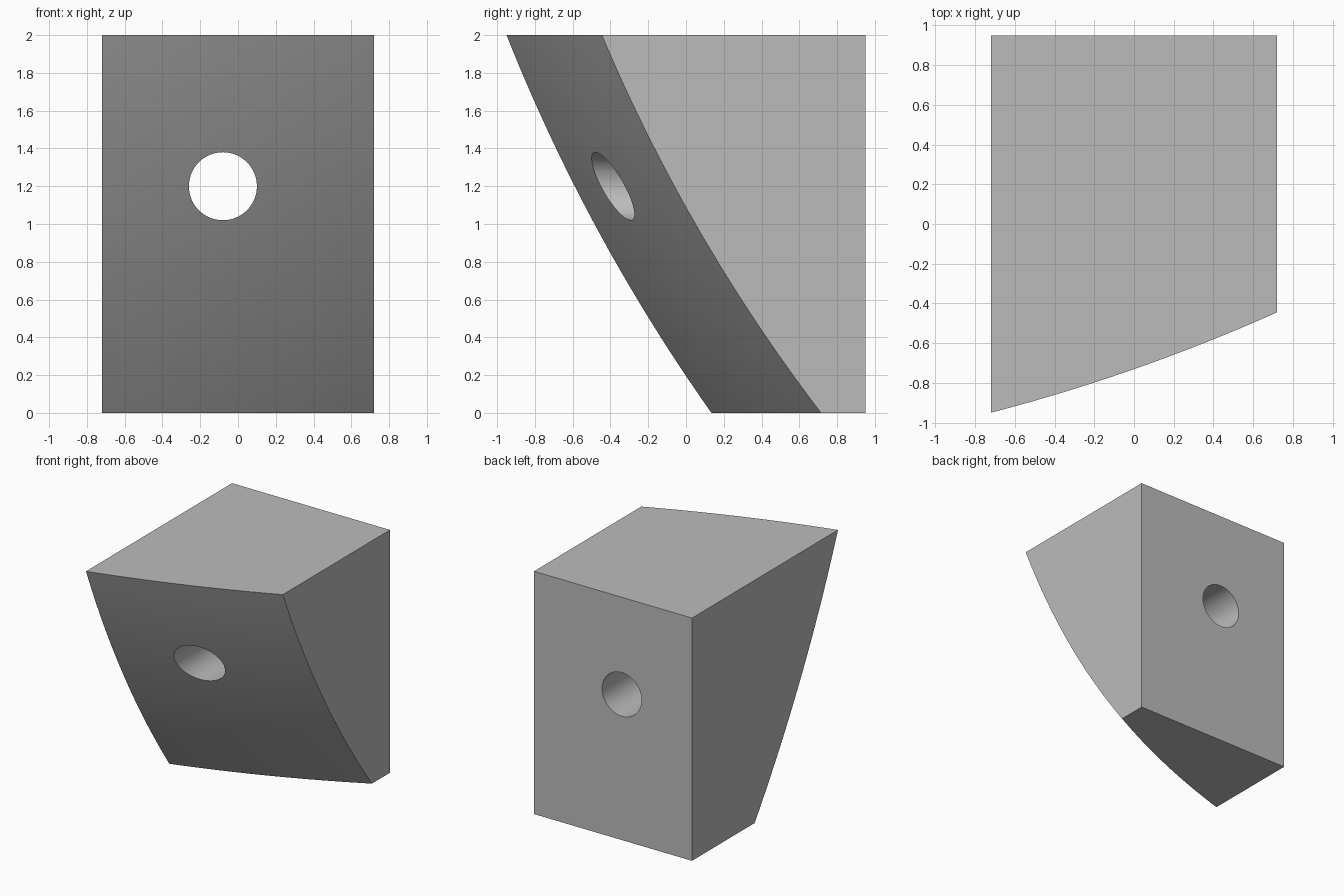
import bpy, bmesh, math
from mathutils import Vector

cube = bpy.data.objects.get("Cube")
if cube:
    bpy.data.objects.remove(cube, do_unlink=True)

HALF_WIDTH, BACK, HEIGHT = 0.72, 0.95, 2.0
BALL_CENTRE, BALL_RADIUS = Vector((-3.044, 7.98, 5.55)), 9.887
COLS, ROWS = 24, 32

grey = bpy.data.materials.new("plain grey")
grey.use_nodes = True
grey.diffuse_color = (0.5, 0.5, 0.5, 1)
grey.node_tree.nodes["Principled BSDF"].inputs["Base Color"].default_value = grey.diffuse_color


def front_y(x, z):
    """Depth of the large-radius spherical front."""
    dx, dz = x - BALL_CENTRE.x, z - BALL_CENTRE.z
    return BALL_CENTRE.y - math.sqrt(BALL_RADIUS ** 2 - dx * dx - dz * dz)


# Block with domed, slanting front and flat other sides
bm = bmesh.new()
grid = []
for j in range(ROWS + 1):
    z = HEIGHT * j / ROWS
    xs = [HALF_WIDTH * (2 * i / COLS - 1) for i in range(COLS + 1)]
    grid.append([bm.verts.new((x, front_y(x, z), z)) for x in xs])
for j in range(ROWS):
    for i in range(COLS):
        bm.faces.new((grid[j][i], grid[j][i + 1], grid[j + 1][i + 1], grid[j + 1][i]))
bl, br, tl, tr = [bm.verts.new((x, BACK, z)) for z in (0, HEIGHT)
                  for x in (-HALF_WIDTH, HALF_WIDTH)]
bm.faces.new((br, bl, tl, tr))
bm.faces.new(grid[0] + [br, bl])
bm.faces.new(grid[-1] + [tr, tl])
bm.faces.new([row[0] for row in grid] + [tl, bl])
bm.faces.new([row[-1] for row in grid] + [tr, br])
bmesh.ops.recalc_face_normals(bm, faces=bm.faces)
mesh = bpy.data.meshes.new("wedge_block")
bm.to_mesh(mesh)
bm.free()
block = bpy.data.objects.new("wedge_block", mesh)
bpy.context.collection.objects.link(block)
mesh.materials.append(grey)

# Round hole straight through from front to back
bpy.ops.mesh.primitive_cylinder_add(vertices=64, radius=0.18, depth=4,
                                    location=(-0.08, 0, 1.2),
                                    rotation=(math.pi / 2, 0, 0))
cutter = bpy.context.object
cutter.name = "hole_cutter"
cutter.data.materials.append(grey)
cut = block.modifiers.new("through_hole", 'BOOLEAN')
cut.operation, cut.solver, cut.object = 'DIFFERENCE', 'EXACT', cutter

# Bake the cut, then shade the curved faces smoothly
bpy.ops.object.select_all(action='DESELECT')
block.select_set(True)
bpy.context.view_layer.objects.active = block
bpy.ops.object.modifier_apply(modifier=cut.name)
bpy.data.objects.remove(cutter, do_unlink=True)
bpy.ops.object.shade_smooth_by_angle(angle=math.radians(20))
